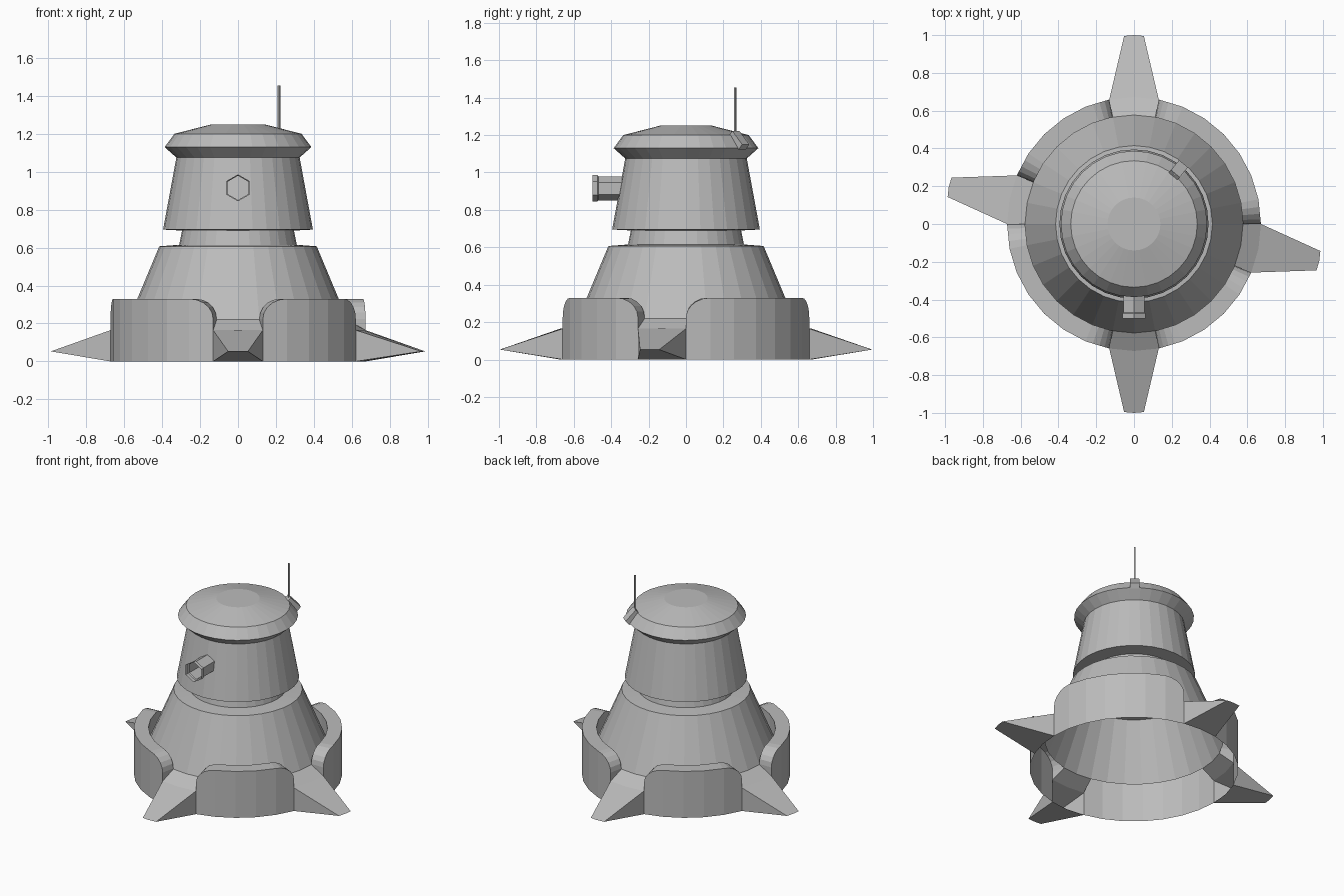
import bpy, bmesh
from math import sin, cos, radians, degrees, pi
from mathutils import Vector

if "Cube" in bpy.data.objects:
    bpy.data.objects.remove(bpy.data.objects["Cube"])

STEP = 11.25          # one of 32 facets
R_OUT, R_IN = 0.672, 0.577
Z_WALL, Z_SILL = 0.33, 0.22
SPIKES = [-90, -STEP, 90, 180 - STEP]

grey = bpy.data.materials.new("plain grey")
grey.use_nodes = True
grey.diffuse_color = (0.5, 0.5, 0.5, 1)
grey.node_tree.nodes["Principled BSDF"].inputs["Base Color"].default_value = (0.5, 0.5, 0.5, 1)


def polar(r, a, z):
    return Vector((r * cos(radians(a)), r * sin(radians(a)), z))


def make(name, faces):
    """Build an object from faces given as lists of points, welding shared corners."""
    bm = bmesh.new()
    for pts in faces:
        bm.faces.new([bm.verts.new(p) for p in pts])
    bmesh.ops.remove_doubles(bm, verts=bm.verts, dist=0.0002)
    bmesh.ops.recalc_face_normals(bm, faces=bm.faces)
    mesh = bpy.data.meshes.new(name)
    bm.to_mesh(mesh)
    bm.free()
    mesh.materials.append(grey)
    ob = bpy.data.objects.new(name, mesh)
    bpy.context.collection.objects.link(ob)
    return ob


def revolve(name, profile, cap=False):
    faces = []
    for (r0, z0), (r1, z1) in zip(profile, profile[1:]):
        for i in range(32):
            a, b = i * STEP, (i + 1) * STEP
            faces.append([polar(r0, a, z0), polar(r0, b, z0), polar(r1, b, z1), polar(r1, a, z1)])
    if cap:
        r, z = profile[-1]
        faces.append([polar(r, i * STEP, z) for i in range(32)])
    return make(name, faces)


# Tower: sloped base, neck, turret and lid
revolve("lower_body", [(R_IN, Z_SILL), (0.415, 0.607), (0.31, 0.615), (0.295, 0.69)])
revolve("turret", [(0.295, 0.69), (0.395, 0.695), (0.325, 1.075)])
revolve("lid", [(0.325, 1.075), (0.387, 1.13), (0.335, 1.2), (0.14, 1.25)], cap=True)


# Curved wall sections with rounded upper ends
def wall(name, start, end):
    n = round((end - start) / STEP)
    drop = Z_WALL - Z_SILL - 0.005
    ramp = [(1 - cos(t * pi / 10), Z_WALL - drop * (1 - sin(t * pi / 10))) for t in range(6)]
    cols = [(start + f * STEP, z) for f, z in ramp]
    cols += [(start + i * STEP, Z_WALL) for i in range(2, n - 1)]
    cols += [(end - f * STEP, z) for f, z in reversed(ramp)]

    def flat(r, a, z):
        # keep in-between points on the straight facet
        off = (a - start) % STEP
        return polar(r * cos(radians(STEP / 2)) / cos(radians(off - STEP / 2)), a, z)

    faces = []
    for (a, za), (b, zb) in zip(cols, cols[1:]):
        oa, ob_ = flat(R_OUT, a, za), flat(R_OUT, b, zb)
        ia, ib = flat(R_IN, a, za), flat(R_IN, b, zb)
        faces += [
            [flat(R_OUT, a, 0), flat(R_OUT, b, 0), ob_, oa],
            [oa, ob_, ib, ia],
            [ia, ib, flat(R_IN, b, Z_SILL), flat(R_IN, a, Z_SILL)],
        ]
    for a, z in (cols[0], cols[-1]):
        faces.append([polar(R_OUT, a, 0.165), polar(R_OUT, a, z),
                      polar(R_IN, a, z), polar(R_IN, a, Z_SILL)])
    make(name, faces)


# Pointed feet in the gaps between the walls
def spike(name, a):
    sides = (a - STEP, a, a + STEP)
    inner = [polar(R_IN, s, Z_SILL) for s in sides]
    outer = [polar(R_OUT, s, 0.165) for s in sides]
    base = [polar(R_OUT, s, 0) for s in sides]
    tip = [polar(r, a + s, 0.053) for r, s in ((0.997, -3), (1, 0), (0.997, 3))]
    make(name, [
        inner + outer[::-1],
        outer + tip[::-1],
        base + tip[::-1],
        [base[0], outer[0], tip[0]],
        [base[2], outer[2], tip[2]],
    ])


for i, a in enumerate(SPIKES):
    nxt = SPIKES[(i + 1) % 4] + (360 if i == 3 else 0)
    spike(f"spike_foot_{i + 1}", a)
    wall(f"wall_section_{i + 1}", a + STEP, nxt - STEP)

# Hollow six-sided gun barrel with a slightly wider muzzle
rings = [[Vector((r * sin(k * pi / 3), y, 0.915 + r * cos(k * pi / 3))) for k in range(6)]
         for r, y in ((0.064, -0.33), (0.064, -0.468), (0.071, -0.474), (0.071, -0.5))]
make("gun_barrel", [[p[k], p[(k + 1) % 6], q[(k + 1) % 6], q[k]]
                    for p, q in zip(rings, rings[1:]) for k in range(6)])


# Aerial and its bracket on the back left of the lid
def prism(name, angle, profile, half):
    side = polar(half, angle + 90, 0)
    left = [polar(r, angle, z) + side for r, z in profile]
    right = [p - 2 * side for p in left]
    n = len(profile)
    make(name, [left, right] + [[left[k], left[(k + 1) % n], right[(k + 1) % n], right[k]]
                                for k in range(n)])


AERIAL = 4.5 * STEP
prism("aerial_bracket", AERIAL, [(0.325, 1.2), (0.345, 1.222), (0.413, 1.15), (0.388, 1.122)], 0.03)
prism("aerial", AERIAL, [(0.336, 1.19), (0.346, 1.19), (0.346, 1.455), (0.336, 1.455)], 0.005)
